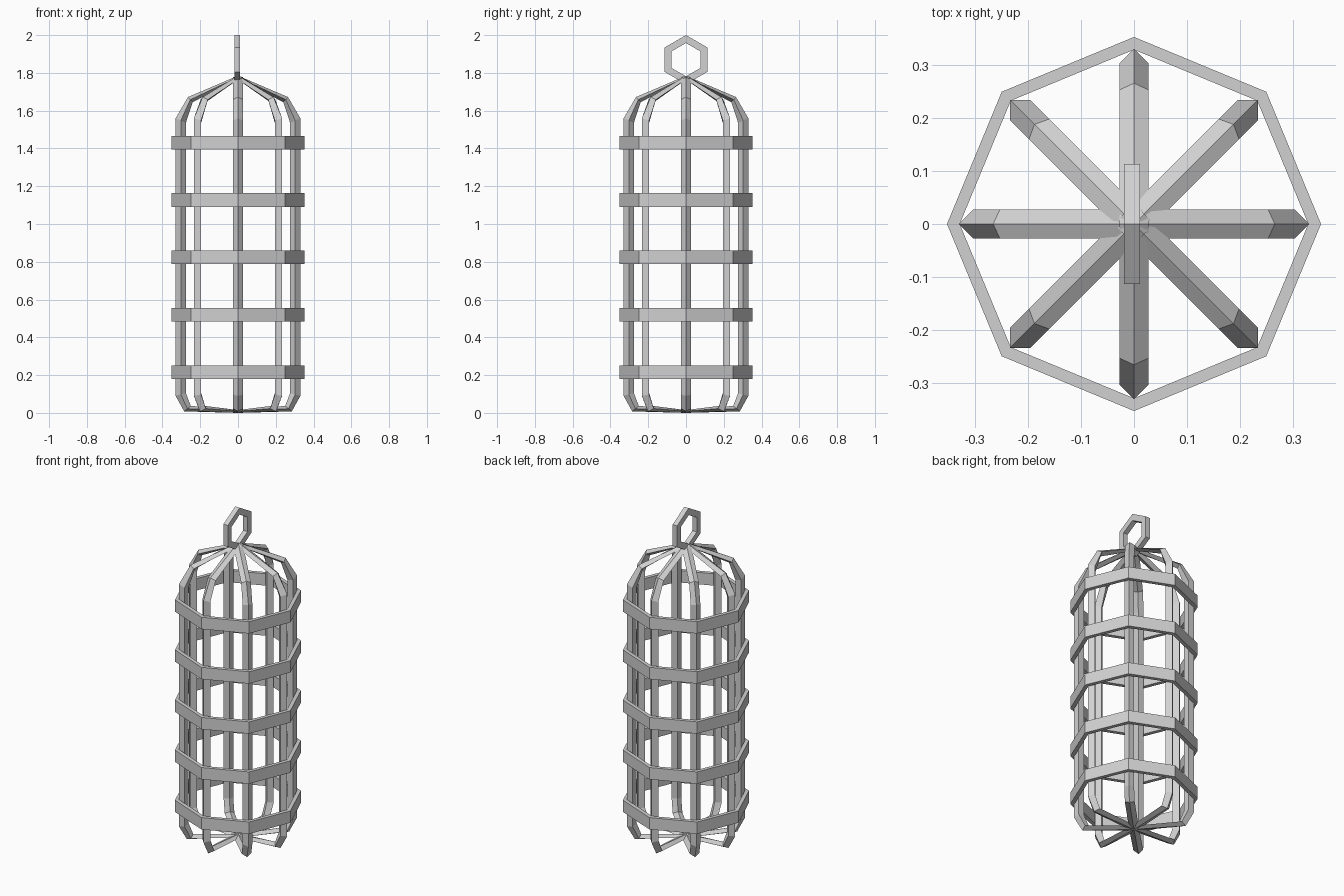
import bpy
import bmesh
from math import cos, sin, pi

cube = bpy.data.objects.get("Cube")
if cube:
    bpy.data.objects.remove(cube, do_unlink=True)

metal = bpy.data.materials.new("light_grey_metal")
metal.use_nodes = True
GREY = (0.64, 0.64, 0.64, 1)
metal.diffuse_color = GREY
metal.node_tree.nodes["Principled BSDF"].inputs["Base Color"].default_value = GREY


def sweep(name, sections, closed):
    """Skin a list of equal-sized cross-sections, closing the loop or capping it."""
    bm = bmesh.new()
    rows = [[bm.verts.new(p) for p in s] for s in sections]
    n = len(rows[0])
    for i in range(len(rows) if closed else len(rows) - 1):
        a, b = rows[i], rows[(i + 1) % len(rows)]
        for j in range(n):
            k = (j + 1) % n
            bm.faces.new((a[j], a[k], b[k], b[j]))
    if not closed:
        bm.faces.new(rows[0])
        bm.faces.new(rows[-1])
    bmesh.ops.recalc_face_normals(bm, faces=bm.faces)
    mesh = bpy.data.meshes.new(name)
    bm.to_mesh(mesh)
    bm.free()
    mesh.materials.append(metal)
    obj = bpy.data.objects.new(name, mesh)
    bpy.context.collection.objects.link(obj)
    return obj


# Cage bars: diamond section, (outer radius, z, inner radius, z) at each bend
BAR_PROFILE = [
    (0, 0, 0, 0.015),
    (0.285, 0.008, 0.25, 0.037),
    (0.33, 0.09, 0.276, 0.105),
    (0.33, 1.56, 0.276, 1.535),
    (0.265, 1.672, 0.24, 1.645),
    (0, 1.785, 0, 1.77),
]
HALF = 0.027
sections = []
for ro, zo, ri, zi in BAR_PROFILE:
    rm, zm = (ro + ri) / 2, (zo + zi) / 2
    sections.append([(ro, 0, zo), (rm, HALF, zm), (ri, 0, zi), (rm, -HALF, zm)])
for i in range(8):
    bar = sweep(f"cage_bar_{i + 1}", sections, False)
    bar.rotation_euler.z = i * pi / 4


def ring(name, sides, outer, inner, half, start=0):
    """Flat-sided ring around z with a rectangular section."""
    loops = []
    for i in range(sides):
        a = start + 2 * pi * i / sides
        loops.append([(r * cos(a), r * sin(a), z) for r, z in
                      ((outer, -half), (outer, half), (inner, half), (inner, -half))])
    return sweep(name, loops, True)


# Octagonal bands around the bars
for i in range(5):
    band = ring(f"band_{i + 1}", 8, 0.352, 0.328, 0.036)
    band.location.z = 0.215 + 0.304 * i

# Hexagonal hanging loop, upright in the y-z plane
loop = ring("hanging_loop", 6, 0.13, 0.088, 0.015)
loop.rotation_euler.y = pi / 2
loop.location = (-0.004, 0, 1.87)
